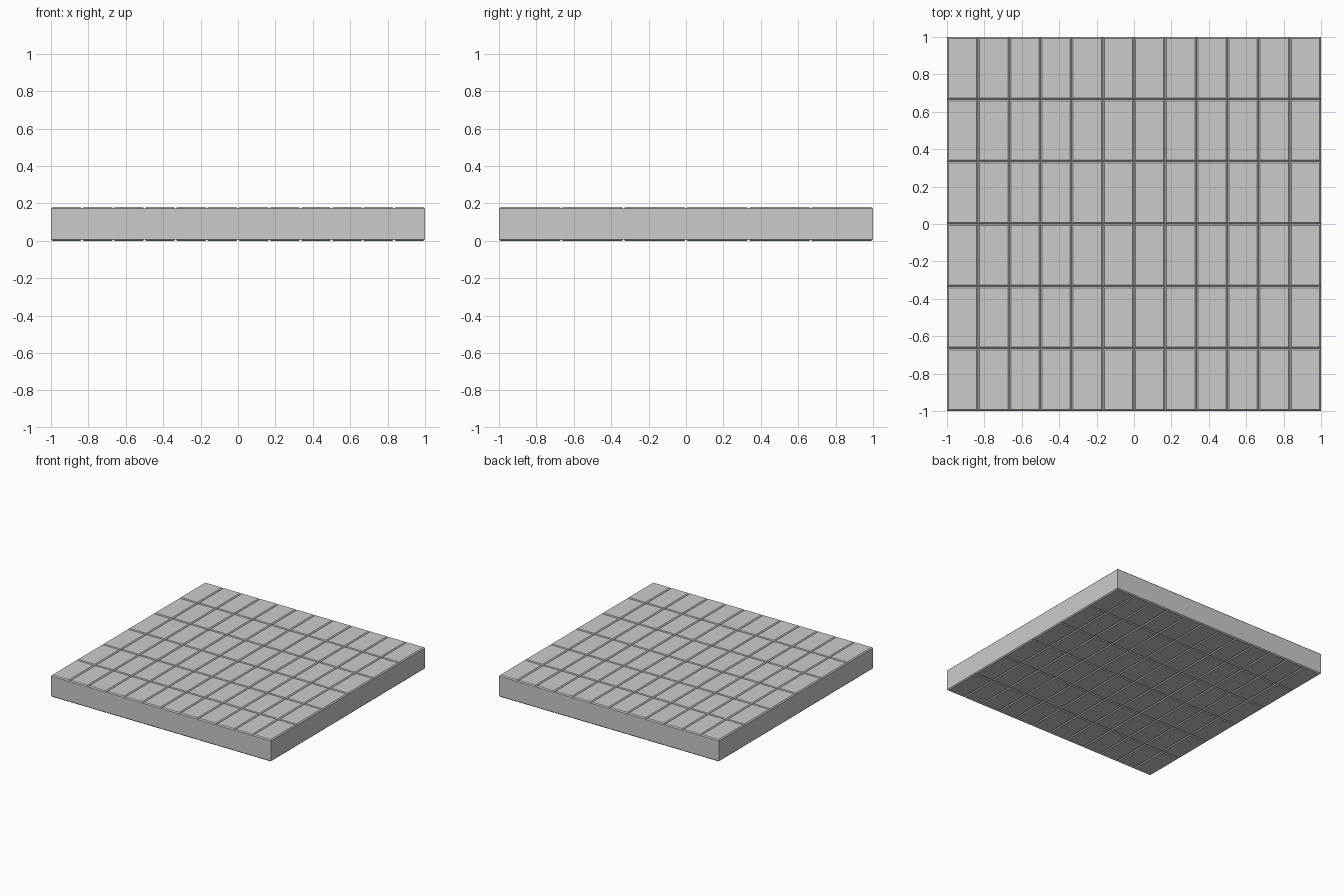
import bpy, bmesh

if "Cube" in bpy.data.objects:
    bpy.data.objects.remove(bpy.data.objects["Cube"])

COLS, ROWS = 12, 6
W, D, H, B = 2 / COLS, 2 / ROWS, 0.18, 0.008

# One paving block: box with chamfered top and bottom rims, plain vertical corners
bm = bmesh.new()
bmesh.ops.create_cube(bm, size=1)
for v in bm.verts:
    v.co = ((v.co.x * W), (v.co.y * D), (v.co.z + 0.5) * H)
rims = [e for e in bm.edges if abs(e.verts[0].co.z - e.verts[1].co.z) < 1e-5]
bmesh.ops.bevel(bm, geom=rims, offset=B, segments=1, affect='EDGES')
bmesh.ops.recalc_face_normals(bm, faces=bm.faces)
mesh = bpy.data.meshes.new("paving_blocks")
bm.to_mesh(mesh)
bm.free()

# Repeat the block into a square slab
paving = bpy.data.objects.new("paving_blocks", mesh)
bpy.context.collection.objects.link(paving)
paving.location = (-1 + W / 2, -1 + D / 2, 0)
for name, count, step in (("columns", COLS, (W, 0, 0)), ("rows", ROWS, (0, D, 0))):
    arr = paving.modifiers.new(name, 'ARRAY')
    arr.count = count
    arr.use_relative_offset = False
    arr.use_constant_offset = True
    arr.constant_offset_displace = step
